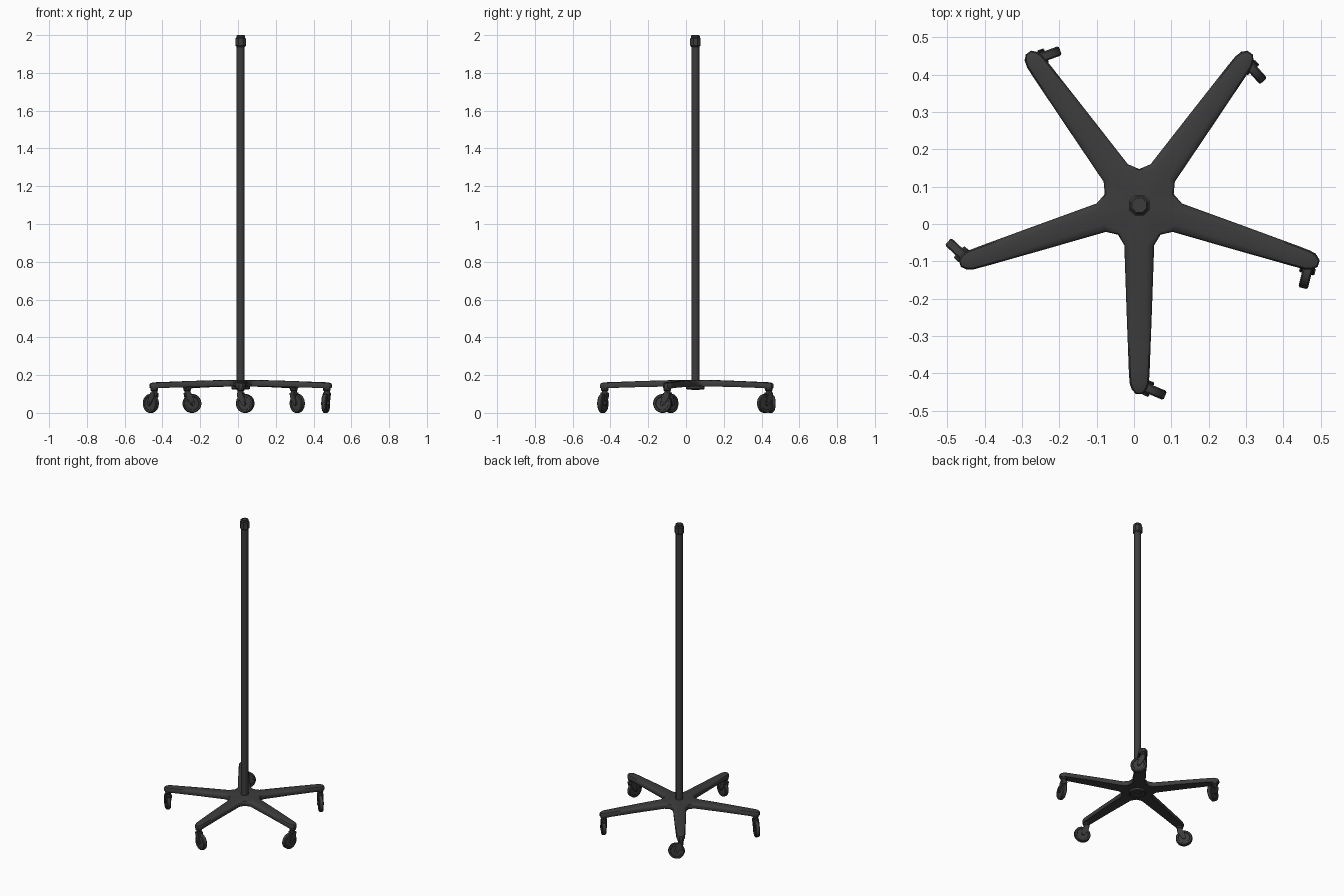
import bpy, bmesh, math
from mathutils import Matrix, Vector

if "Cube" in bpy.data.objects:
    bpy.data.objects.remove(bpy.data.objects["Cube"])

CX, CY = 0.014, 0.05
dark = bpy.data.materials.new("dark_grey")
dark.diffuse_color = (0.045, 0.045, 0.045, 1)
dark.use_nodes = True
dark.node_tree.nodes["Principled BSDF"].inputs["Base Color"].default_value = dark.diffuse_color


def finish(bm, name, angle=35):
    bmesh.ops.recalc_face_normals(bm, faces=bm.faces)
    me = bpy.data.meshes.new(name)
    bm.to_mesh(me)
    bm.free()
    ob = bpy.data.objects.new(name, me)
    bpy.context.collection.objects.link(ob)
    me.materials.append(dark)
    bpy.ops.object.select_all(action='DESELECT')
    ob.select_set(True)
    bpy.context.view_layer.objects.active = ob
    bpy.ops.object.shade_smooth_by_angle(angle=math.radians(angle))
    return ob


def lathe(name, profile, n, mat, angle=35):
    # profile of (radius, height) revolved about local z, capped at both ends
    bm = bmesh.new()
    rings = []
    for r, z in profile:
        rings.append([bm.verts.new(mat @ Vector((
            r * math.cos(2 * math.pi * (i + .5) / n),
            r * math.sin(2 * math.pi * (i + .5) / n), z))) for i in range(n)])
    for a, b in zip(rings, rings[1:]):
        for i in range(n):
            j = (i + 1) % n
            bm.faces.new((a[i], a[j], b[j], b[i]))
    bm.faces.new(rings[0])
    bm.faces.new(rings[-1])
    return finish(bm, name, angle)


def prism(name, outline, y0, y1, mat):
    # outline in local xz extruded along local y
    bm = bmesh.new()
    a = [bm.verts.new(mat @ Vector((x, y0, z))) for x, z in outline]
    b = [bm.verts.new(mat @ Vector((x, y1, z))) for x, z in outline]
    n = len(a)
    bm.faces.new(a)
    bm.faces.new(b)
    for i in range(n):
        j = (i + 1) % n
        bm.faces.new((a[i], a[j], b[j], b[i]))
    return finish(bm, name)


arm_angles = [math.radians(-90 + 72 * k) for k in range(5)]

# five-arm star base: stations are (distance, half width, bottom z, top z)
stations = [(0.107, 0.040, 0.140, 0.174), (0.28, 0.034, 0.137, 0.169),
            (0.44, 0.028, 0.132, 0.163), (0.475, 0.026, 0.130, 0.162),
            (0.493, 0.020, 0.130, 0.161), (0.505, 0.009, 0.131, 0.159)]
bm = bmesh.new()


def ring(inset, zsel):
    arms, valleys = [], []
    for a in arm_angles:
        u = Vector((math.cos(a), math.sin(a), 0))
        v = Vector((-u.y, u.x, 0))
        c = Vector((CX, CY, 0))
        rows = []
        for d, w, zb, zt in stations:
            w2 = w * (1 - inset)
            d2 = d - (inset * 0.02 if d > 0.48 else 0)
            z = Vector((0, 0, zsel(zb, zt)))
            rows.append((bm.verts.new(c + u * d2 - v * w2 + z),
                         bm.verts.new(c + u * d2 + v * w2 + z)))
        arms.append(rows)
        b = a + math.radians(36)
        p = c + Vector((math.cos(b), math.sin(b), 0)) * (0.097 - inset * 0.02)
        valleys.append(bm.verts.new(p + Vector((0, 0, zsel(0.140, 0.174)))))
    loop = []
    for rows, val in zip(arms, valleys):
        loop += [r[0] for r in rows] + [r[1] for r in reversed(rows)] + [val]
    return arms, valleys, loop


rings = [ring(0.08, lambda b, t: b), ring(0, lambda b, t: b + 0.005),
         ring(0, lambda b, t: t - 0.010), ring(0.15, lambda b, t: t - 0.003),
         ring(0.5, lambda b, t: t)]
for lo, hi in zip(rings, rings[1:]):
    n = len(lo[2])
    for i in range(n):
        j = (i + 1) % n
        bm.faces.new((lo[2][i], lo[2][j], hi[2][j], hi[2][i]))
for (arms, valleys, loop), zc in ((rings[0], 0.140), (rings[-1], 0.175)):
    mid = bm.verts.new((CX, CY, zc))
    for k, rows in enumerate(arms):
        for p, q in zip(rows, rows[1:]):
            bm.faces.new((p[0], q[0], q[1], p[1]))
        bm.faces.new((mid, rows[0][0], rows[0][1]))
        bm.faces.new((mid, rows[0][1], valleys[k]))
        bm.faces.new((mid, valleys[k], arms[(k + 1) % 5][0][0]))
finish(bm, "star_base", 40)

# hub underside disc, pole and top collar
axis = Matrix.Translation((CX, CY, 0))
lathe("hub_disc", [(0.045, 0.124), (0.050, 0.128), (0.050, 0.150)], 16, axis)
lathe("pole", [(0.0225, 0.120), (0.0225, 1.955)], 8, axis, 50)
lathe("pole_collar", [(0.024, 1.938), (0.030, 1.944), (0.030, 1.982),
                      (0.025, 1.987), (0.025, 1.996), (0.021, 2.0),
                      (0.018, 2.0), (0.018, 1.996)], 8, axis, 30)

# swivel casters, each turned its own way
for k, (a, turn) in enumerate(zip(arm_angles, (-23, -104, -48, 20, 137))):
    px, py = CX + 0.48 * math.cos(a), CY + 0.48 * math.sin(a)
    m = Matrix.Translation((px, py, 0)) @ Matrix.Rotation(math.radians(turn), 4, 'Z')
    lathe(f"caster_stem_{k}", [(0.011, 0.088), (0.016, 0.096), (0.016, 0.116),
                               (0.020, 0.120), (0.020, 0.136)], 10, m)
    wheel = m @ Matrix.Translation((0.026, 0, 0.05)) @ Matrix.Rotation(math.pi / 2, 4, 'X')
    lathe(f"caster_wheel_{k}", [(0.034, -0.010), (0.036, -0.013), (0.046, -0.013),
                                (0.050, -0.009), (0.050, 0.009), (0.046, 0.013),
                                (0.036, 0.013), (0.034, 0.010)], 20, wheel)
    lathe(f"caster_axle_{k}", [(0.009, -0.021), (0.009, 0.021)], 10, wheel)
    # fork cheeks and bridge
    cheek = [(-0.014, 0.104), (0.014, 0.108), (0.034, 0.062), (0.036, 0.045),
             (0.026, 0.037), (0.015, 0.043), (-0.012, 0.085)]
    for s in (-1, 1):
        prism(f"caster_fork_{k}", cheek, s * 0.0135, s * 0.018, m)
    prism(f"caster_bridge_{k}", [(-0.014, 0.098), (-0.014, 0.106),
                                 (0.014, 0.108), (0.014, 0.100)], -0.018, 0.018, m)
